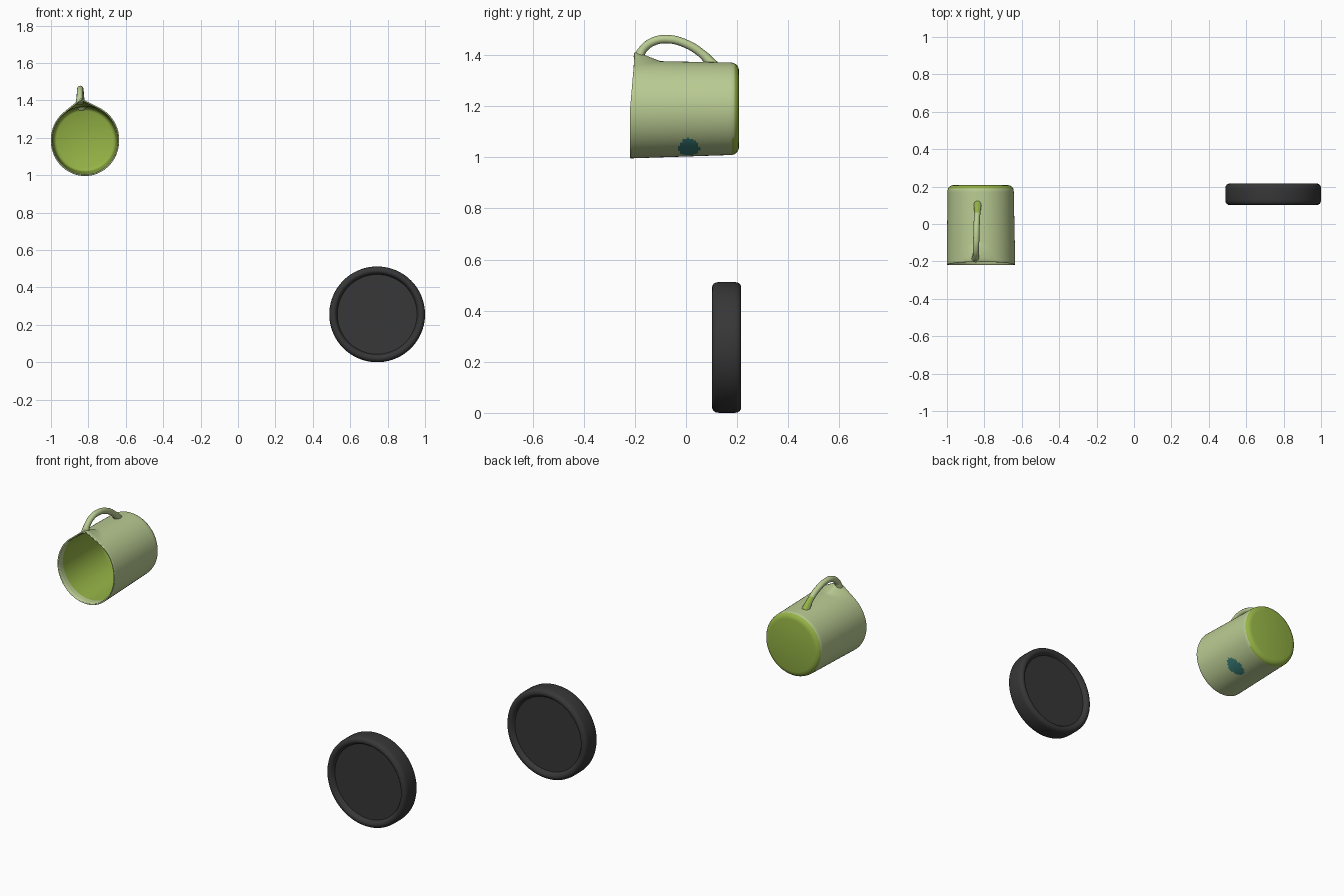
import bpy, bmesh, math
from mathutils import Vector

if "Cube" in bpy.data.objects:
    bpy.data.objects.remove(bpy.data.objects["Cube"])


def material(name, rgb):
    m = bpy.data.materials.new(name)
    m.diffuse_color = (*rgb, 1)
    m.use_nodes = True
    m.node_tree.nodes["Principled BSDF"].inputs["Base Color"].default_value = m.diffuse_color
    return m


SAGE = material("sage glaze", (0.49, 0.60, 0.29))
GREEN = material("bright green glaze", (0.30, 0.45, 0.06))
TEAL = material("teal spot", (0.042, 0.21, 0.19))
BLACK = material("black rubber", (0.038, 0.038, 0.039))


def finish(ob, mats, angle=40):
    for m in mats:
        ob.data.materials.append(m)
    bpy.ops.object.select_all(action='DESELECT')
    ob.select_set(True)
    bpy.context.view_layer.objects.active = ob
    bpy.ops.object.shade_smooth_by_angle(angle=math.radians(angle))


def lathe(name, profile, n, place):
    """Join rings of points; profile starts and ends on the axis (r = 0)."""
    bm = bmesh.new()
    rings = []
    for r, y in profile:
        count = 1 if r == 0 else n
        rings.append([bm.verts.new(place(r, y, 2 * math.pi * i / n)) for i in range(count)])
    for a, b in zip(rings, rings[1:]):
        for i in range(n):
            j = (i + 1) % n
            quad = [a[i % len(a)], a[j % len(a)], b[j % len(b)], b[i % len(b)]]
            bm.faces.new(list(dict.fromkeys(quad)))
    bmesh.ops.recalc_face_normals(bm, faces=bm.faces)
    me = bpy.data.meshes.new(name)
    bm.to_mesh(me)
    bm.free()
    ob = bpy.data.objects.new(name, me)
    bpy.context.collection.objects.link(ob)
    return ob


# Mug: lying with its mouth to the front, pinched into a spout at the top
CX, CZ = -0.818, 1.187
FRONT, BACK = -0.217, 0.208
SPOUT = math.radians(6)


def mug_point(r, y, a):
    # a is measured from straight up; the spout is a tangent wedge fading backwards
    t = (y - FRONT) / (BACK - FRONT)
    d = abs((a + SPOUT / 1 + math.pi) % (2 * math.pi) - math.pi)
    fade = max(0, min(1, (-0.10 - y) / 0.10))
    apex = r * (1 + 0.175 * fade)
    half = math.acos(r / apex) if r > 0 else 0
    if d < half:
        r = r / math.cos(half - d)
    lean = 0.016 * max(0, math.cos(a)) * max(0, 1 - 3 * t)
    return Vector((CX - 0.002 * t - r * math.sin(-a),
                   y + lean,
                   CZ + 0.003 * t + r * math.cos(a) * (1.045 - 0.025 * t)))


outer = [(0.183 - 0.006 * i / 44, FRONT + 0.388 * i / 44) for i in range(45)]
base = [(0.1765, 0.180), (0.174, 0.190), (0.168, 0.199), (0.158, 0.205), (0.146, 0.208), (0, 0.208)]
inner = [(0.175 - 0.008 * i / 20, FRONT + 0.385 * i / 20) for i in range(21)]
rim = [(0.1815, FRONT - 0.002), (0.177, FRONT - 0.002)]
floor = [(0, 0.190), (0.15, 0.189), (0.162, 0.182)]
mug = lathe("mug_body", floor + inner[::-1] + rim[::-1] + outer + base, 128, mug_point)
finish(mug, [SAGE, GREEN, TEAL], 50)
for p in mug.data.polygons:
    c = p.center
    rx, rz = c.x - CX, c.z - CZ
    inside = p.normal.x * rx + p.normal.z * rz < -0.05 or (p.normal.y < -0.5 and c.y > 0)
    ang = math.atan2(rz, rx)
    if inside:
        p.material_index = 1 if c.y > -0.175 or rz > 0.12 else 0
    elif c.y > (0.178 if rz < -0.11 else 0.192):
        p.material_index = 1
    elif ((c.y - 0.012) / 0.041) ** 2 + ((ang + math.radians(58)) / 0.34) ** 2 < 1:
        p.material_index = 2

# Mug handle: a thin arch from the spout to the rear of the body
path = [(-0.847, -0.186, 1.385), (-0.846, -0.170, 1.420), (-0.845, -0.130, 1.452),
        (-0.843, -0.070, 1.462), (-0.841, 0.000, 1.444), (-0.838, 0.060, 1.407),
        (-0.836, 0.108, 1.358)]
cu = bpy.data.curves.new("mug_handle", 'CURVE')
cu.dimensions = '3D'
cu.bevel_depth = 0.0165
cu.bevel_resolution = 4
cu.use_fill_caps = True
cu.resolution_u = 8
sp = cu.splines.new('BEZIER')
sp.bezier_points.add(len(path) - 1)
for bp, co in zip(sp.bezier_points, path):
    bp.co = co
    bp.handle_left_type = bp.handle_right_type = 'AUTO'
sp.bezier_points[0].radius = 1.3
sp.bezier_points[-1].radius = 1.3
handle = bpy.data.objects.new("mug_handle", cu)
bpy.context.collection.objects.link(handle)
bpy.ops.object.select_all(action='DESELECT')
handle.select_set(True)
bpy.context.view_layer.objects.active = handle
bpy.ops.object.convert(target='MESH')
handle = bpy.context.view_layer.objects.active
handle.data.materials.clear()
finish(handle, [SAGE, GREEN], 60)
for p in handle.data.polygons:
    # glaze run at the rear joint
    p.material_index = int(p.center.y > 0.06 and p.normal.z > 0.3 and p.normal.x < 0.4)

# Disc: thick rounded puck standing on edge, shallow recess on both faces
DX, R = 0.744, 0.256
disc_profile = [(0, 0.126), (0.213, 0.126), (0.219, 0.112), (0.224, 0.105), (0.232, 0.102),
                (0.241, 0.103), (0.249, 0.108), (0.254, 0.117), (R, 0.130),
                (R, 0.190), (0.254, 0.202), (0.249, 0.210), (0.241, 0.215),
                (0.232, 0.216), (0.224, 0.213), (0.219, 0.207), (0.211, 0.196), (0, 0.196)]
disc = lathe("round_disc", disc_profile, 96,
             lambda r, y, a: Vector((DX + r * math.sin(a), y, R + r * math.cos(a))))
finish(disc, [BLACK], 40)
